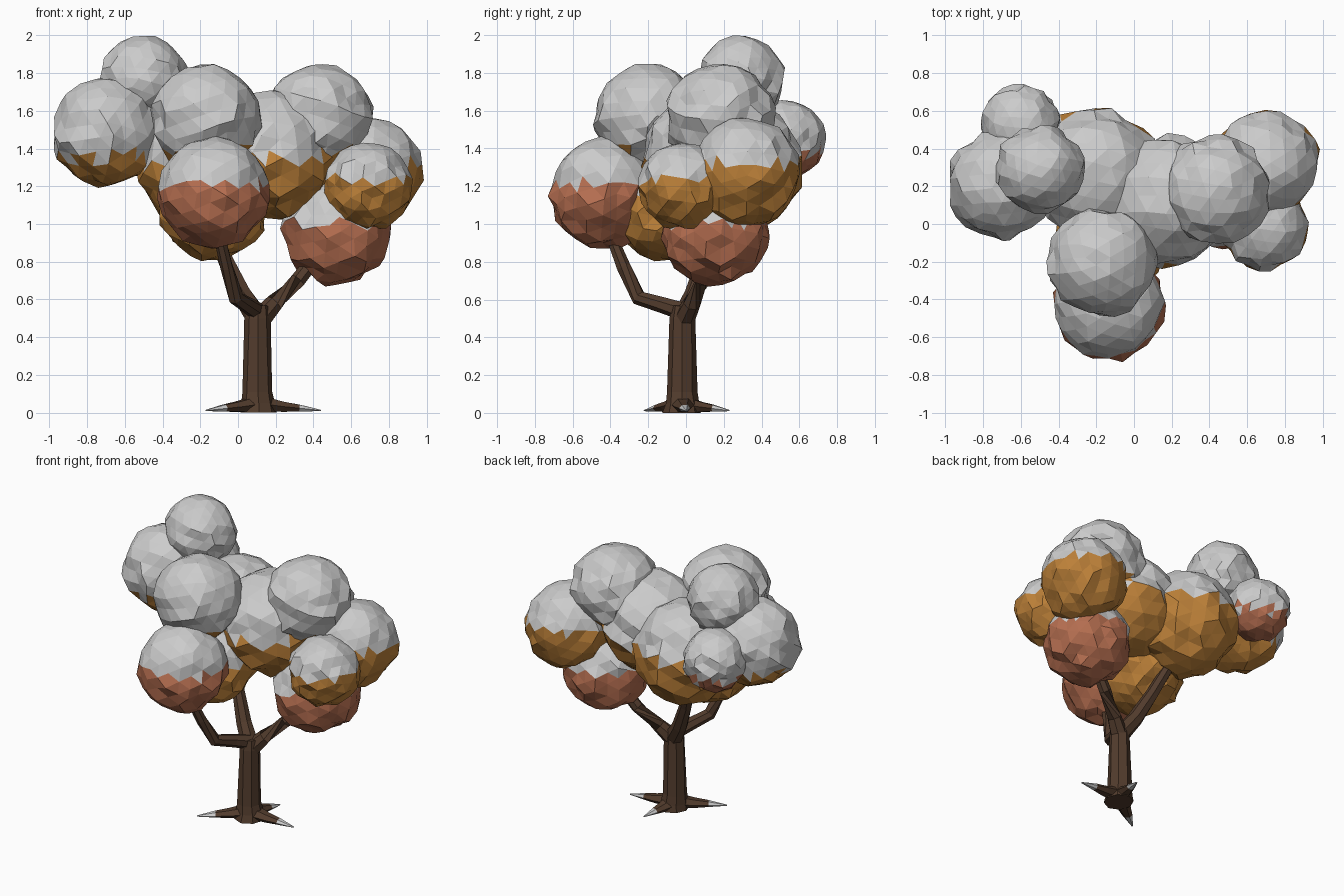
import bpy, bmesh, math, random
from mathutils import Vector

if "Cube" in bpy.data.objects:
    bpy.data.objects.remove(bpy.data.objects["Cube"])

random.seed(4)


def material(name, rgb):
    m = bpy.data.materials.new(name)
    m.diffuse_color = (*rgb, 1)
    m.use_nodes = True
    m.node_tree.nodes["Principled BSDF"].inputs["Base Color"].default_value = m.diffuse_color
    return m


BARK = material("bark", (0.085, 0.045, 0.026))
ORANGE = material("orange_leaves", (0.50, 0.215, 0.04))
RUST = material("rust_leaves", (0.46, 0.155, 0.08))
SNOW = material("snow", (0.8, 0.8, 0.8))


def finish(bm, name, mats):
    bmesh.ops.recalc_face_normals(bm, faces=bm.faces)
    me = bpy.data.meshes.new(name)
    bm.to_mesh(me)
    bm.free()
    for m in mats:
        me.materials.append(m)
    ob = bpy.data.objects.new(name, me)
    bpy.context.collection.objects.link(ob)
    return ob


def tube(name, path, sides=8, flat=1.0, snowy_tip=False):
    """Faceted limb along (x, y, z, radius) stations."""
    bm = bmesh.new()
    pts = [Vector(p[:3]) for p in path]
    rings = []
    for i, p in enumerate(pts):
        d = (pts[min(i + 1, len(pts) - 1)] - pts[max(i - 1, 0)]).normalized()
        ref = Vector((0, 1, 0)) if abs(d.z) > 0.7 else Vector((0, 0, 1))
        u = d.cross(ref).normalized()
        v = u.cross(d)
        ring = []
        for k in range(sides):
            a = math.tau * k / sides
            r = path[i][3] * random.uniform(0.93, 1.07)
            co = p + u * math.cos(a) * r + v * math.sin(a) * r * flat
            co.z = max(co.z, 0.0)
            ring.append(bm.verts.new(co))
        rings.append(ring)
    for a, b in zip(rings, rings[1:]):
        for k in range(sides):
            bm.faces.new((a[k], a[(k + 1) % sides], b[(k + 1) % sides], b[k]))
    bm.faces.new(rings[0])
    bm.faces.new(rings[-1])
    if snowy_tip:
        for f in bm.faces:
            if all(v in rings[-1] or v in rings[-2] for v in f.verts):
                f.material_index = 1
    return finish(bm, name, [BARK, SNOW])


def clump(name, centre, radius, leaf):
    """Jagged leaf ball whose upper faces carry snow."""
    c = Vector(centre)
    bm = bmesh.new()
    bmesh.ops.create_icosphere(bm, subdivisions=3, radius=radius)
    turn = Vector((random.random(), random.random(), 1)).to_track_quat('Z', 'Y')
    for v in bm.verts:
        co = turn @ v.co
        jag = 0.09 if co.z < 0.5 * radius else 0.04
        v.co = c + co * (1.02 + random.uniform(-jag, jag * 0.6))
    bm.normal_update()
    for f in bm.faces:
        mid = f.calc_center_median()
        lift = (mid - c).normalized().z
        if lift + 0.25 * f.normal.z > 0.22 or mid.z + random.uniform(-0.05, 0.05) > 1.36:
            f.material_index = 1
    return finish(bm, name, [leaf, SNOW])


# Trunk with flared foot
tube("trunk", [(0.11, -0.02, 0.0, 0.10), (0.11, -0.02, 0.05, 0.09), (0.105, -0.02, 0.11, 0.078),
               (0.105, -0.02, 0.5, 0.068), (0.11, -0.02, 0.57, 0.05)])

# Three tapering roots with pale tips
for i, (x, y) in enumerate([(0.44, 0.0), (-0.17, -0.22), (0.17, 0.23)]):
    dx, dy = x - 0.11, y + 0.02
    tube("root_%d" % (i + 1),
         [(0.11, -0.02, 0.05, 0.07), (0.11 + dx * 0.4, -0.02 + dy * 0.4, 0.032, 0.045),
          (0.11 + dx * 0.65, -0.02 + dy * 0.65, 0.024, 0.03), (x, y, 0.012, 0.005)],
         sides=6, flat=0.7, snowy_tip=True)

# Branches
tube("right_branch", [(0.10, -0.02, 0.48, 0.06), (0.19, 0.03, 0.58, 0.048),
                      (0.32, 0.09, 0.70, 0.042), (0.46, 0.13, 0.88, 0.036)], 7)
tube("front_branch", [(0.11, 0.0, 0.53, 0.05), (0.05, -0.12, 0.57, 0.042), (-0.01, -0.25, 0.61, 0.04),
                      (-0.06, -0.33, 0.77, 0.036), (-0.10, -0.40, 0.95, 0.03)], 7)
tube("back_branch", [(0.12, -0.02, 0.48, 0.06), (0.02, 0.04, 0.63, 0.05),
                     (-0.07, 0.10, 0.82, 0.042), (-0.17, 0.20, 1.08, 0.035)], 7)

# Leaf clumps: name, centre, radius, colour
for args in [
    ("crown_core_left", (-0.20, 0.27, 1.31), 0.34, ORANGE),
    ("crown_core_right", (0.17, 0.12, 1.36), 0.34, ORANGE),
    ("crown_core_front", (-0.13, -0.10, 1.09), 0.285, ORANGE),
    ("top_clump", (-0.50, 0.29, 1.765), 0.23, ORANGE),
    ("left_clump", (-0.70, 0.21, 1.485), 0.285, ORANGE),
    ("back_left_clump", (-0.60, 0.53, 1.45), 0.205, RUST),
    ("front_upper_clump", (-0.17, -0.20, 1.56), 0.285, ORANGE),
    ("front_lower_clump", (-0.13, -0.43, 1.165), 0.29, RUST),
    ("right_upper_clump", (0.43, 0.18, 1.56), 0.285, ORANGE),
    ("right_clump", (0.70, 0.32, 1.28), 0.28, ORANGE),
    ("right_front_clump", (0.69, -0.01, 1.20), 0.23, ORANGE),
    ("right_lower_clump", (0.52, 0.15, 0.96), 0.28, RUST),
]:
    clump(*args)
